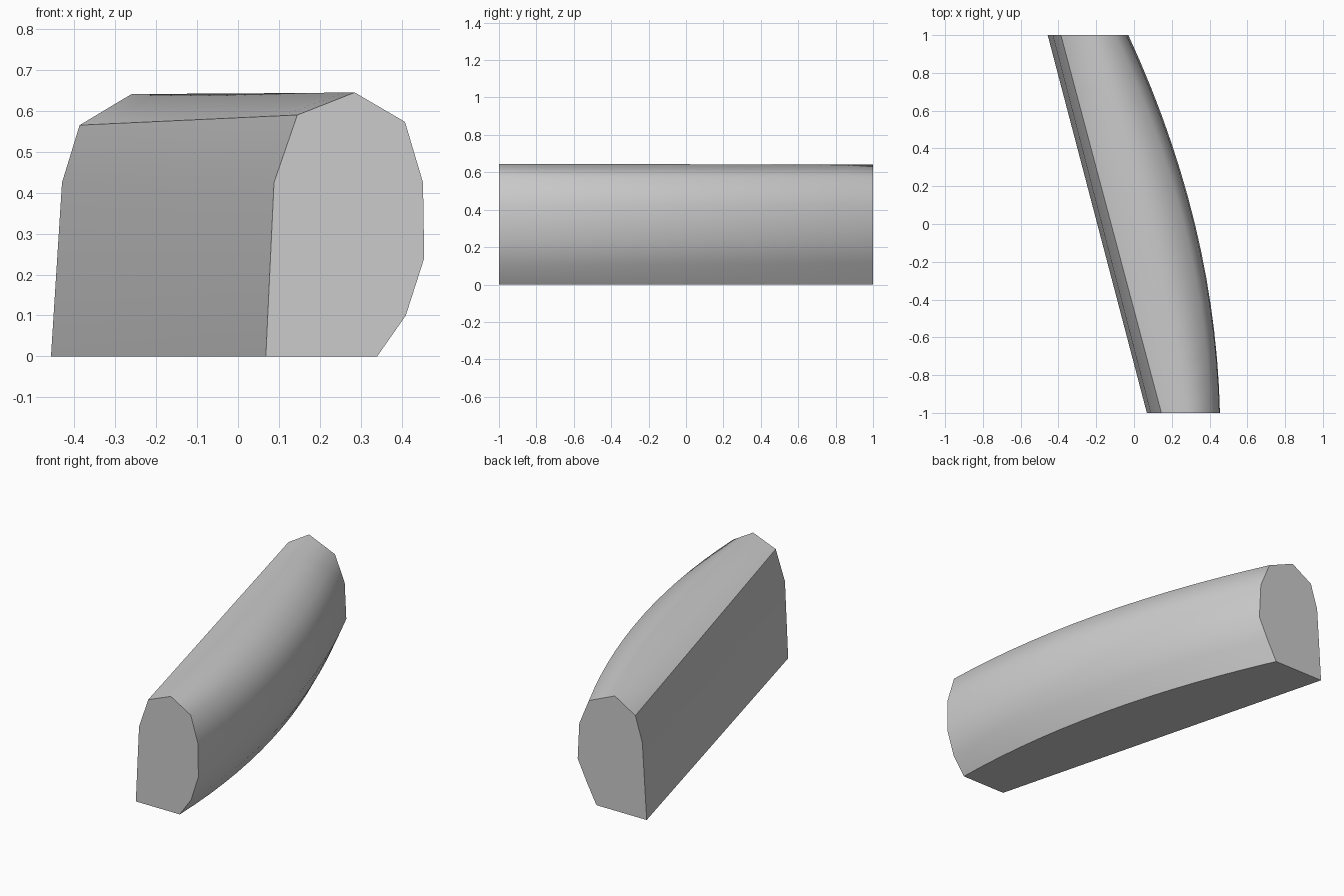
import bpy
import bmesh

cube = bpy.data.objects.get("Cube")
if cube:
    bpy.data.objects.remove(cube, do_unlink=True)

grey = bpy.data.materials.new("light_grey")
grey.use_nodes = True
colour = (0.6, 0.6, 0.6, 1)
grey.diffuse_color = colour
grey.node_tree.nodes["Principled BSDF"].inputs["Base Color"].default_value = colour

# End outlines (x, z), from inner foot over the top to outer foot
FRONT = [(0.068, 0), (0.088, 0.425), (0.145, 0.59), (0.285, 0.645), (0.408, 0.573),
         (0.452, 0.425), (0.455, 0.24), (0.41, 0.1), (0.34, 0)]
BACK = [(-0.457, 0), (-0.43, 0.425), (-0.387, 0.565), (-0.26, 0.641), (-0.1, 0.573),
        (-0.04, 0.43), (-0.03, 0.23), (-0.085, 0.115), (-0.146, 0)]
# How far each outline point follows the outward bow
BOW = [0, 0, 0, 0.5, 1, 1, 1, 1, 1]
STEPS = 14

bm = bmesh.new()
rings = []
for i in range(STEPS + 1):
    t = i / STEPS
    y = 2 * t - 1
    bulge = 0.11 * (1 - y * y)
    ring = []
    for (fx, fz), (bx, bz), w in zip(FRONT, BACK, BOW):
        x = fx + (bx - fx) * t + bulge * w
        ring.append(bm.verts.new((x, y, fz + (bz - fz) * t)))
    rings.append(ring)

# Skin between neighbouring outlines
n = len(FRONT)
for a, b in zip(rings, rings[1:]):
    for k in range(n):
        m = (k + 1) % n
        face = bm.faces.new((a[k], a[m], b[m], b[k]))
        face.smooth = True

# Flat end caps
bm.faces.new(rings[0])
bm.faces.new(rings[-1])
bmesh.ops.recalc_face_normals(bm, faces=bm.faces)

# Hard creases: both feet, the inner top edge and the cap rims
for a, b in zip(rings, rings[1:]):
    for k in (0, 2, n - 1):
        bm.edges.get((a[k], b[k])).smooth = False
for ring in (rings[0], rings[-1]):
    for k in range(n):
        bm.edges.get((ring[k], ring[(k + 1) % n])).smooth = False

mesh = bpy.data.meshes.new("bowed_block")
bm.to_mesh(mesh)
bm.free()
mesh.materials.append(grey)
block = bpy.data.objects.new("bowed_block", mesh)
bpy.context.collection.objects.link(block)
